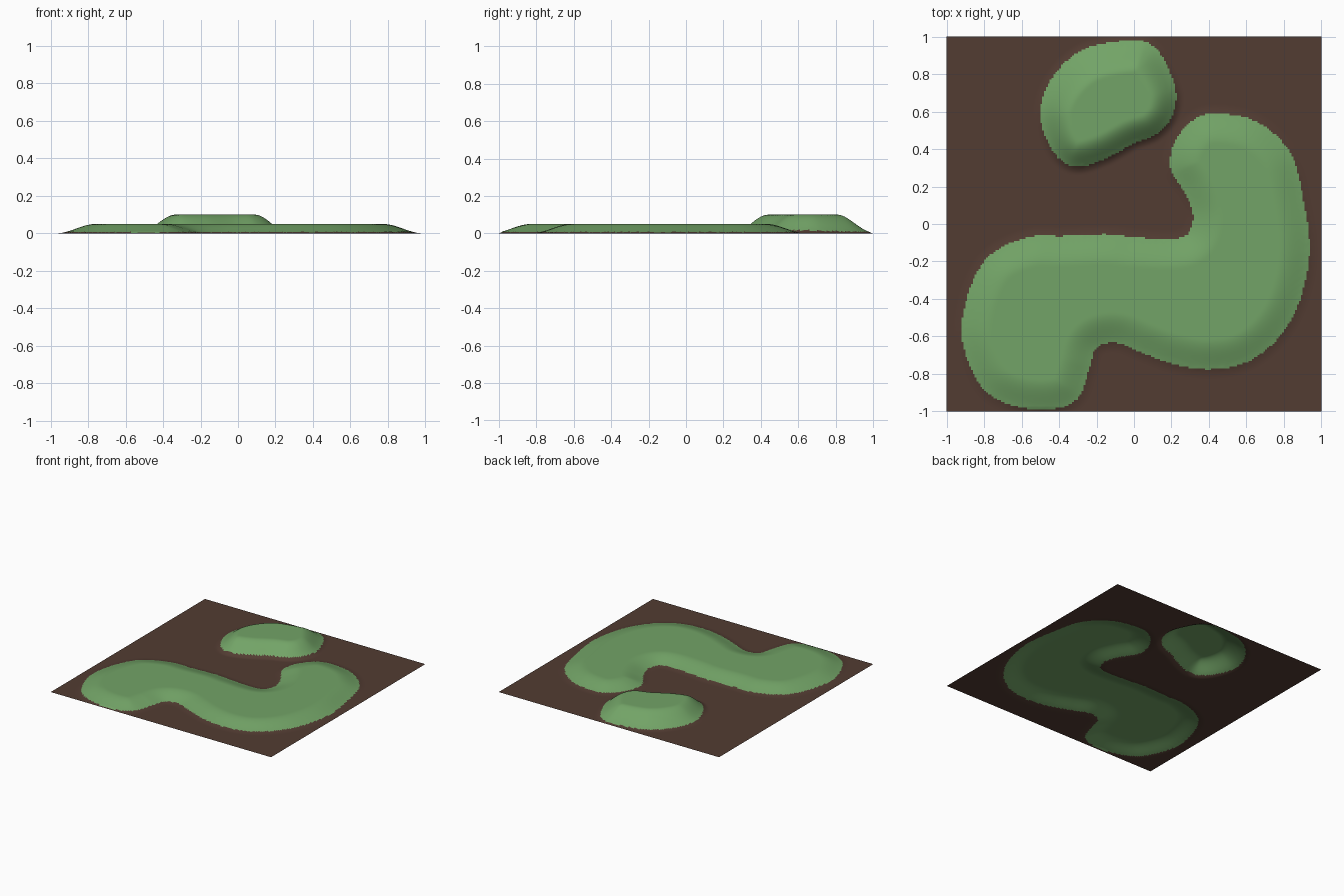
import bpy, bmesh
from mathutils import Vector, kdtree

if "Cube" in bpy.data.objects:
    bpy.data.objects.remove(bpy.data.objects["Cube"])

N = 200  # grid cells per side

# Outlines of the two raised lawns (clockwise, seen from above)
BIG = [(0.45, 0.59), (0.62, 0.56), (0.75, 0.48), (0.85, 0.35), (0.9, 0.15), (0.935, -0.08),
       (0.92, -0.28), (0.85, -0.49), (0.73, -0.65), (0.57, -0.75), (0.38, -0.775), (0.2, -0.745),
       (0.05, -0.69), (-0.09, -0.635), (-0.2, -0.66), (-0.24, -0.78), (-0.3, -0.93),
       (-0.42, -0.985), (-0.6, -0.98), (-0.77, -0.91), (-0.87, -0.77), (-0.92, -0.57),
       (-0.87, -0.33), (-0.76, -0.16), (-0.56, -0.07), (-0.38, -0.065), (-0.15, -0.055),
       (0.0, -0.07), (0.2, -0.08), (0.29, -0.05), (0.315, 0.05), (0.27, 0.17), (0.2, 0.28),
       (0.2, 0.39), (0.25, 0.49), (0.34, 0.57)]
SMALL = [(0, 0.98), (0.1, 0.95), (0.17, 0.86), (0.225, 0.7), (0.2, 0.57), (0.12, 0.48),
         (0.0, 0.43), (-0.15, 0.35), (-0.3, 0.305), (-0.4, 0.35), (-0.47, 0.46), (-0.5, 0.6),
         (-0.46, 0.74), (-0.36, 0.87), (-0.22, 0.95)]


def signed_distance(points, steps=16):
    """Smooth closed curve through the points; returns d(x, y), positive inside."""
    p = [Vector((x, y, 0)) for x, y in points]
    n, curve = len(p), []
    for i in range(n):
        a, b, c, d = (p[(i + k) % n] for k in (-1, 0, 1, 2))
        for s in range(steps):
            t = s / steps
            curve.append(0.5 * (2 * b + (c - a) * t + (2 * a - 5 * b + 4 * c - d) * t ** 2
                                + (3 * b - a - 3 * c + d) * t ** 3))
    tree = kdtree.KDTree(len(curve))
    for i, v in enumerate(curve):
        tree.insert(v, i)
    tree.balance()

    def dist(x, y):
        q = Vector((x, y, 0))
        co, i, r = tree.find(q)
        tan = curve[(i + 1) % len(curve)] - curve[i - 1]
        return r if tan.cross(q - co).z < 0 else -r
    return dist


def ramp(d, lo, hi):
    t = min(1, max(0, (d - lo) / (hi - lo)))
    return t * t * (3 - 2 * t)


big, small = signed_distance(BIG), signed_distance(SMALL)


def height(x, y):
    # The small mound is steep to the front right and gentle to the back
    side = Vector((x + 0.14, y - 0.64)).dot(Vector((0.5, -0.86)))
    width = 0.155 - 0.2 * max(-0.2, min(0.25, side))
    z = max(0.05 * ramp(big(x, y), -0.05, 0.16), 0.1 * ramp(small(x, y), -0.04, width))
    edge = 1 - max(abs(x), abs(y))
    return z * min(1, edge / 0.02)


def material(name, color):
    m = bpy.data.materials.new(name)
    m.diffuse_color = (*color, 1)
    m.use_nodes = True
    m.node_tree.nodes["Principled BSDF"].inputs["Base Color"].default_value = m.diffuse_color
    return m


# Terrain sheet: soil with two raised grass areas
bm = bmesh.new()
bmesh.ops.create_grid(bm, x_segments=N, y_segments=N, size=1)
for v in bm.verts:
    v.co.z = height(v.co.x, v.co.y)
for f in bm.faces:
    c = f.calc_center_median()
    f.material_index = int(max(big(c.x, c.y), small(c.x, c.y)) > 0)
    f.smooth = True
mesh = bpy.data.meshes.new("terrain")
bm.to_mesh(mesh)
bm.free()
mesh.materials.append(material("soil", (0.085, 0.045, 0.032)))
mesh.materials.append(material("grass", (0.17, 0.37, 0.135)))
bpy.context.collection.objects.link(bpy.data.objects.new("terrain", mesh))
